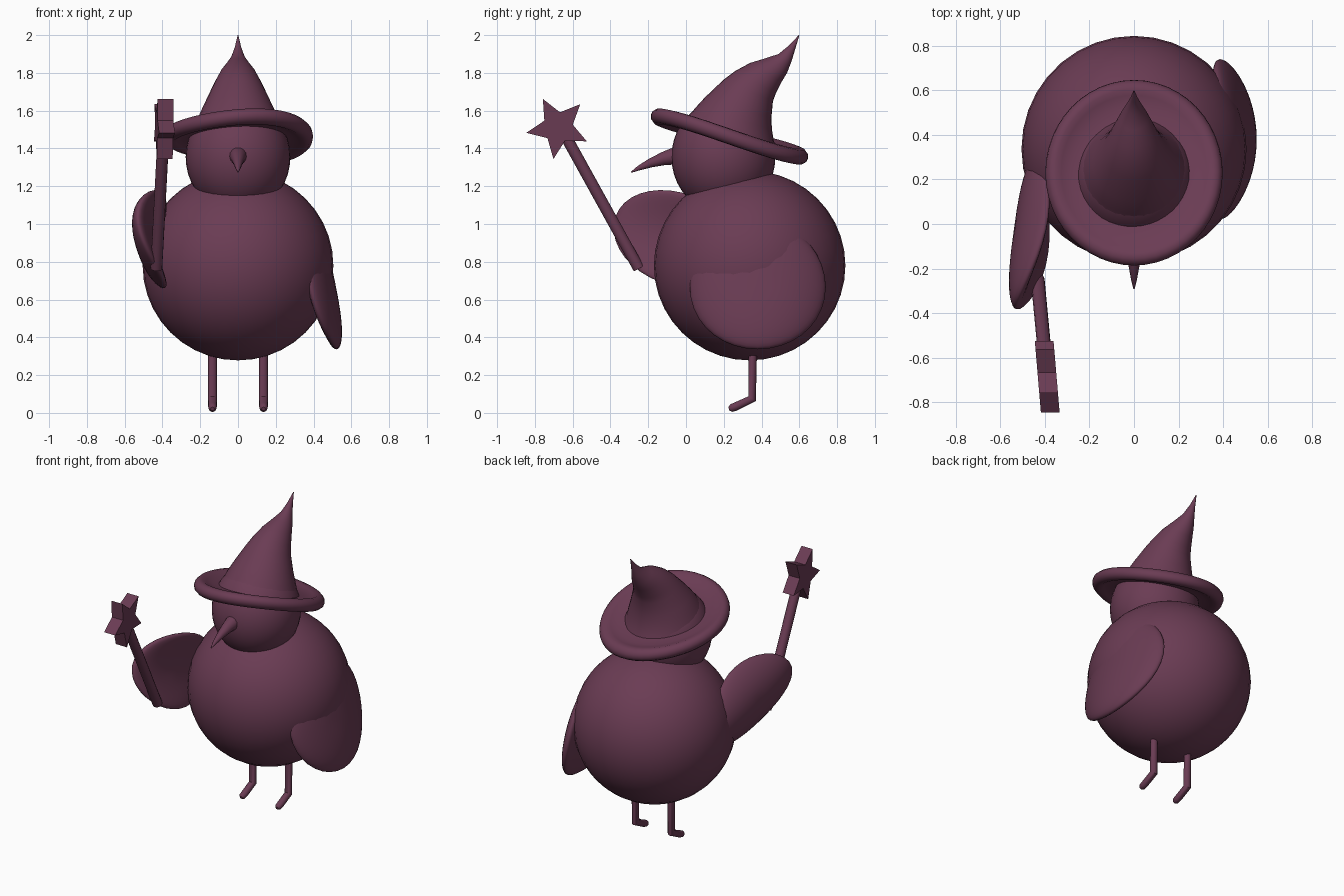
import bpy, bmesh, math
from mathutils import Vector, Matrix

if "Cube" in bpy.data.objects:
    bpy.data.objects.remove(bpy.data.objects["Cube"])

plum = bpy.data.materials.new("plum")
plum.diffuse_color = (0.145, 0.045, 0.088, 1)
plum.use_nodes = True
plum.node_tree.nodes["Principled BSDF"].inputs["Base Color"].default_value = plum.diffuse_color


def finish(name, bm, angle=40):
    """Turn a bmesh into a named, coloured, smooth shaded object."""
    bmesh.ops.recalc_face_normals(bm, faces=bm.faces)
    me = bpy.data.meshes.new(name)
    bm.to_mesh(me)
    bm.free()
    me.materials.append(plum)
    ob = bpy.data.objects.new(name, me)
    bpy.context.collection.objects.link(ob)
    bpy.ops.object.select_all(action='DESELECT')
    ob.select_set(True)
    bpy.context.view_layer.objects.active = ob
    bpy.ops.object.shade_smooth_by_angle(angle=math.radians(angle))
    return ob


def loft(name, rings, closed=False, angle=40):
    """Skin a list of equal point rings; cap the ends unless closed."""
    bm = bmesh.new()
    vs = [[bm.verts.new(p) for p in r] for r in rings]
    n = len(rings[0])
    for k in range(len(vs) if closed else len(vs) - 1):
        a, b = vs[k], vs[(k + 1) % len(vs)]
        for i in range(n):
            j = (i + 1) % n
            bm.faces.new((a[i], a[j], b[j], b[i]))
    if not closed:
        bm.faces.new(vs[0])
        bm.faces.new(vs[-1])
    return finish(name, bm, angle)


def ball(name, centre, radii):
    bm = bmesh.new()
    bmesh.ops.create_uvsphere(bm, u_segments=36, v_segments=20, radius=1)
    bmesh.ops.transform(bm, matrix=Matrix.Translation(centre) @ Matrix.Diagonal((*radii, 1)), verts=bm.verts)
    return finish(name, bm)


def tube(name, stations, sides=14, angle=50):
    """Round tube through (x, y, z, radius) stations lying near a yz plane."""
    pts = [Vector(s[:3]) for s in stations]
    rings = []
    for k, s in enumerate(stations):
        d1 = (pts[k] - pts[max(k - 1, 0)]).normalized()
        d2 = (pts[min(k + 1, len(pts) - 1)] - pts[k]).normalized()
        d = (d1 + d2).normalized()
        side = (Vector((1, 0, 0)) - d * d.x).normalized()
        up = d.cross(side)
        rings.append([pts[k] + s[3] * (side * math.cos(t) + up * math.sin(t))
                      for t in (2 * math.pi * i / sides for i in range(sides))])
    return loft(name, rings, angle=angle)


def wing(name, centre, a, b, thick, u, v, out, cup_a, cup_b):
    """Cushion-shaped oval plate, cupped towards the body."""
    c, u, v = Vector(centre), Vector(u).normalized(), Vector(v).normalized()
    out = Vector(out).normalized()
    bm = bmesh.new()
    bmesh.ops.create_uvsphere(bm, u_segments=36, v_segments=20, radius=1)
    for p in bm.verts:
        x, y, z = p.co
        r = min(1, math.hypot(x, y))
        grow = r ** -0.3 if r > 0.01 else 1      # fuller, blunter edge
        x, y = x * grow, y * grow
        p.co = c + u * a * x + v * b * y + out * (thick * z - cup_a * x * x - cup_b * y * y)
    return finish(name, bm, 60)


# Round body and head
ball("body", (0, 0.337, 0.78), (0.505, 0.507, 0.502))
ball("head", (0, 0.198, 1.355), (0.277, 0.275, 0.30))

# Beak, hooked downwards
tube("beak", [(0, 0.02, 1.37, .052), (0, -.06, 1.36, .047), (0, -.12, 1.346, .036),
              (0, -.19, 1.322, .024), (0, -.25, 1.296, .013), (0, -.29, 1.274, .003)])

# Legs with forward bent feet
for side, sx in (("left", 1), ("right", -1)):
    x = 0.135 * sx
    tube(side + "_leg", [(x, .355, .4, .023), (x, .35, .075, .024), (x, .262, .033, .023),
                         (x, .24, .025, .021), (x, .227, .021, .010)])

# Hat brim: thick rolled rim with a thinner web, tilted back and slightly warped
section = [(.23, .018), (.29, .016), (.335, .03), (.36, .04), (.385, .037), (.403, .02), (.408, 0),
           (.403, -.02), (.385, -.037), (.36, -.04), (.335, -.03), (.29, -.016), (.23, -.018)]
rings = []
for i in range(48):
    t = 2 * math.pi * i / 48
    ring = []
    for r, h in section:
        x, y = r * 0.975 * math.cos(t), r * 1.02 * math.sin(t)
        ring.append((x, 0.23 + y + 0.2 * h, 1.463 + h - 0.275 * y - 0.2 * x * y))
    rings.append(ring)
loft("hat_brim", rings, closed=True, angle=60)

# Hat cone: front and back points of each ring with its half width
cone = [(-.03, 1.525, .48, 1.395, .25), (.0, 1.55, .465, 1.44, .235), (.045, 1.61, .455, 1.50, .215),
        (.10, 1.67, .452, 1.56, .187), (.2, 1.765, .46, 1.65, .142), (.26, 1.81, .475, 1.69, .12),
        (.34, 1.853, .505, 1.75, .092), (.42, 1.877, .535, 1.80, .064),
        (.49, 1.9, .56, 1.865, .036), (.545, 1.945, .578, 1.925, .017), (.597, 2.0, .6, 1.998, .002)]
rings = []
for yf, zf, yb, zb, w in cone:
    mid, half = Vector((0, (yf + yb) / 2, (zf + zb) / 2)), Vector((0, (yb - yf) / 2, (zb - zf) / 2))
    rings.append([mid + half * math.cos(t) + Vector((w * math.sin(t), 0, 0))
                  for t in (2 * math.pi * i / 32 for i in range(32))])
loft("hat_cone", rings, angle=70)

# Hanging wing and raised wing
wing("left_wing", (.455, .38, .68), .36, .35, .06,
     (0, 1, 0), (-.2, 0, 1), (1, 0, .2), .07, .0)
wing("right_wing", (-.485, -.037, .92), .36, .244, .055,
     (-.13, -.94, .34), (0, .34, .94), (-1, .13, 0), .0, .09)

# Wand stick
tube("wand_stick", [(-.432, -.25, .765, .031), (-.395, -.64, 1.47, .031)], angle=35)

# Five pointed star on the wand
bm = bmesh.new()
layers = []
for off in (-.042, .042):
    layer = []
    for i in range(10):
        t = math.radians(118 + 36 * i)
        r = 0.17 if i % 2 == 0 else 0.08
        y, z = -0.678 + r * math.cos(t), 1.512 + r * math.sin(t)
        layer.append(bm.verts.new((-.39 - .085 * (y + .678) + off, y, z)))
    layers.append(layer)
    bm.faces.new(layer)
for i in range(10):
    j = (i + 1) % 10
    bm.faces.new((layers[0][i], layers[0][j], layers[1][j], layers[1][i]))
finish("wand_star", bm, 30)
